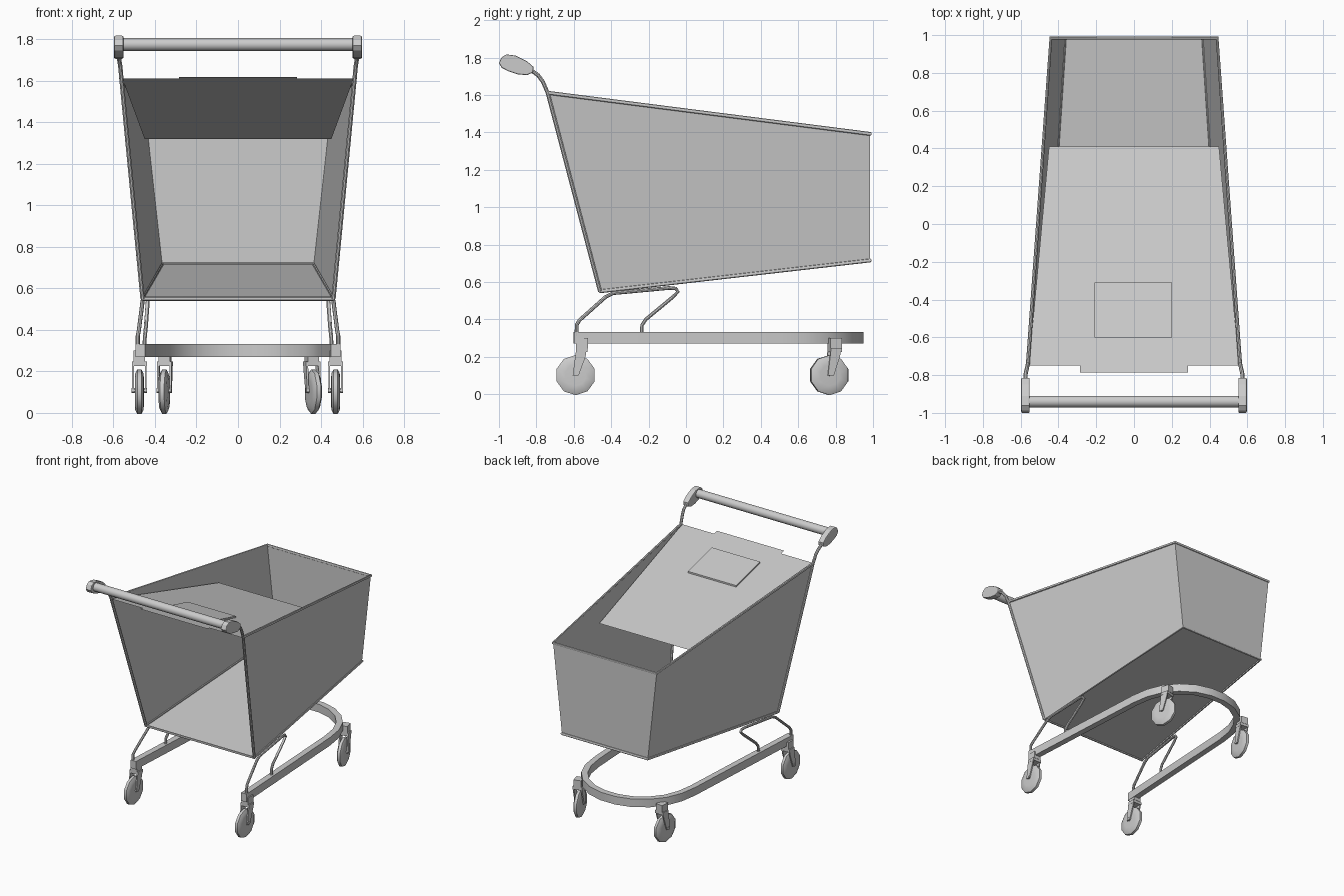
import bpy, bmesh, math
from mathutils import Vector, Matrix

if "Cube" in bpy.data.objects:
    bpy.data.objects.remove(bpy.data.objects["Cube"])


def mesh_object(name, verts, faces, matrix=None, smooth=False, recalc=True):
    me = bpy.data.meshes.new(name)
    me.from_pydata([tuple(v) for v in verts], [], faces)
    if matrix:
        me.transform(matrix)
    if recalc:
        bm = bmesh.new()
        bm.from_mesh(me)
        bmesh.ops.recalc_face_normals(bm, faces=bm.faces)
        bm.to_mesh(me)
        bm.free()
    ob = bpy.data.objects.new(name, me)
    bpy.context.collection.objects.link(ob)
    if smooth:
        select(ob)
        bpy.ops.object.shade_smooth_by_angle(angle=math.radians(40))
    return ob


def select(ob):
    bpy.ops.object.select_all(action='DESELECT')
    ob.select_set(True)
    bpy.context.view_layer.objects.active = ob


def tube(name, points, radius, cyclic=False):
    cu = bpy.data.curves.new(name, 'CURVE')
    cu.dimensions = '3D'
    cu.bevel_depth, cu.bevel_resolution, cu.use_fill_caps = radius, 2, True
    sp = cu.splines.new('POLY')
    sp.points.add(len(points) - 1)
    for p, co in zip(sp.points, points):
        p.co = (*co, 1)
    sp.use_cyclic_u = cyclic
    ob = bpy.data.objects.new(name, cu)
    bpy.context.collection.objects.link(ob)
    select(ob)
    bpy.ops.object.convert(target='MESH')
    bpy.ops.object.shade_smooth_by_angle(angle=math.radians(40))
    return ob


def prism_x(name, profile, x0, x1, matrix=None):
    """Extrude a (y, z) outline along x."""
    n = len(profile)
    verts = [(x, y, z) for x in (x0, x1) for y, z in profile]
    faces = [list(range(n)), list(range(n, 2 * n))]
    faces += [[i, (i + 1) % n, n + (i + 1) % n, n + i] for i in range(n)]
    return mesh_object(name, verts, faces, matrix)


def box(name, lo, hi, matrix=None):
    prof = [(lo[1], lo[2]), (hi[1], lo[2]), (hi[1], hi[2]), (lo[1], hi[2])]
    return prism_x(name, prof, lo[0], hi[0], matrix)


def lathe_x(name, profile, sides, matrix):
    """Revolve an (x, radius) profile about the x axis."""
    verts, faces, m = [], [], len(profile)
    for i in range(sides):
        a = 2 * math.pi * (i + 0.5) / sides
        verts += [(x, r * math.cos(a), r * math.sin(a)) for x, r in profile]
    for i in range(sides):
        j = (i + 1) % sides
        faces += [[i * m + k, j * m + k, j * m + k + 1, i * m + k + 1] for k in range(m - 1)]
    faces += [[i * m for i in range(sides)], [i * m + m - 1 for i in range(sides)]]
    return mesh_object(name, verts, faces, matrix, smooth=True)


# Basket corners on the +x side: front is open
TF, BF = (0.562, -0.74, 1.612), (0.46, -0.46, 0.55)
TB, BB = (0.44, 0.985, 1.392), (0.365, 0.985, 0.715)


def flip(p):
    return (-p[0], p[1], p[2])


# Basket panels
mesh_object("basket_floor", [flip(BF), BF, BB, flip(BB)], [[0, 1, 2, 3]])
mesh_object("basket_end_panel", [flip(BB), BB, TB, flip(TB)], [[0, 1, 2, 3]])
for s, side in ((1, "right"), (-1, "left")):
    f = (lambda p: p) if s == 1 else flip
    mesh_object("basket_side_" + side, [f(BF), f(BB), f(TB), f(TF)],
                [[0, 1, 2, 3]])

# Rims around the basket edges
tube("basket_top_rim", [TF, TB, flip(TB), flip(TF)], 0.01)
tube("basket_bottom_rim", [BF, BB, flip(BB), flip(BF)], 0.01, True)

# Frame wire up both sides of the open front to the handle
for s, side in ((1, "right"), (-1, "left")):
    wire = [BF, TF, (0.567, -0.765, 1.67), (0.573, -0.79, 1.705), (0.576, -0.84, 1.74)]
    tube("handle_support_" + side, [(s * x, y, z) for x, y, z in wire], 0.011)

# Sloped inner flap with a tab, and its raised square plate
drop = (1.32 - 1.61) / (0.41 + 0.75)


def flap_z(y):
    return 1.61 + drop * (y + 0.75)


outline = [(-0.557, -0.75), (-0.285, -0.75), (-0.285, -0.785), (0.285, -0.785),
           (0.285, -0.75), (0.557, -0.75), (0.45, 0.41), (-0.45, 0.41)]
mesh_object("inner_flap", [(x, y, flap_z(y)) for x, y in outline],
            [[0, 1, 4, 5], [1, 2, 3, 4], [0, 5, 6, 7]])
plate = [(y, flap_z(y) + h) for y, h in ((-0.6, 0), (-0.31, 0), (-0.31, 0.012), (-0.6, 0.012))]
prism_x("flap_plate", plate, -0.21, 0.2)

# Handle bar and its oval end caps
lathe_x("handle_bar", [(-0.57, 0.031), (0.57, 0.031)], 20,
        Matrix.Translation((0, -0.94, 1.775)))
cap = [(-1, 1.77), (-0.987, 1.8), (-0.96, 1.817), (-0.91, 1.81), (-0.85, 1.78), (-0.815, 1.75),
       (-0.818, 1.72), (-0.85, 1.706), (-0.9, 1.71), (-0.95, 1.727), (-0.985, 1.745)]
for s, side in ((1, "right"), (-1, "left")):
    ob = prism_x("handle_cap_" + side, cap, s * 0.552, s * 0.597)
    bev = ob.modifiers.new("soft_edge", 'BEVEL')
    bev.width, bev.segments, bev.limit_method = 0.006, 2, 'ANGLE'
    bev.angle_limit = math.radians(60)

# U-shaped base frame swept as a flat bar
half = [(0.47, -0.6), (0.41, 0.5), (0.39, 0.63), (0.345, 0.74), (0.27, 0.83),
        (0.17, 0.895), (0.06, 0.925)]
path = [Vector(p) for p in half] + [Vector((-x, y)) for x, y in reversed(half)]
verts, faces = [], []
for i, p in enumerate(path):
    d = (path[min(i + 1, len(path) - 1)] - path[max(i - 1, 0)]).normalized()
    nrm = Vector((d.y, -d.x)) * 0.023
    for q, z in ((p + nrm, 0.27), (p + nrm, 0.332), (p - nrm, 0.332), (p - nrm, 0.27)):
        verts.append((q.x, q.y, z))
for i in range(len(path) - 1):
    faces += [[4 * i + k, 4 * i + (k + 1) % 4, 4 * i + 4 + (k + 1) % 4, 4 * i + 4 + k]
              for k in range(4)]
faces += [[0, 1, 2, 3], [len(verts) - 4 + k for k in range(4)]]
mesh_object("base_frame", verts, faces, smooth=True)

# Bent wire legs between base and basket
leg = [(0.483, -0.585, 0.31), (0.483, -0.585, 0.37), (0.478, -0.57, 0.395), (0.462, -0.43, 0.52),
       (0.46, -0.39, 0.54), (0.44, -0.09, 0.568), (0.436, -0.055, 0.565), (0.434, -0.043, 0.548),
       (0.436, -0.07, 0.52), (0.445, -0.215, 0.4), (0.449, -0.235, 0.37), (0.45, -0.238, 0.31)]
for s, side in ((1, "right"), (-1, "left")):
    tube("wire_leg_" + side, [(s * x, y, z) for x, y, z in leg], 0.01)


# Casters: stem, fork and rounded ten-sided wheel trailing behind the stem
def caster(name, x, y, trail, yaw):
    m = Matrix.Translation((x, y, 0)) @ Matrix.Rotation(math.radians(yaw), 4, 'Z')
    box(name + "_stem", (-0.028, -0.032, 0.245), (0.028, 0.032, 0.3), m)
    box(name + "_fork_bridge", (-0.036, -0.03, 0.225), (0.036, 0.03, 0.247), m)
    arm = [(-0.03, 0.24), (0.026, 0.24), (0.02, 0.2), (trail + 0.016, 0.1), (trail - 0.016, 0.1)]
    for s, side in ((1, "right"), (-1, "left")):
        prism_x(name + "_fork_" + side, arm, s * 0.026, s * 0.035, m)
    wheel = [(-0.022, 0.055), (-0.02, 0.085), (-0.01, 0.103), (0.01, 0.103),
             (0.02, 0.085), (0.022, 0.055)]
    wheel = [(a, r * 1.04) for a, r in wheel]
    lathe_x(name + "_wheel", wheel, 10, m @ Matrix.Translation((0, trail, 0.102)))
    lathe_x(name + "_axle", [(-0.037, 0.012), (0.037, 0.012)], 8,
            m @ Matrix.Translation((0, trail, 0.108)))


caster("front_caster_right", 0.47, -0.557, -0.033, 0)
caster("front_caster_left", -0.475, -0.557, -0.033, 0)
caster("rear_caster_right", 0.355, 0.795, -0.03, 15)
caster("rear_caster_left", -0.352, 0.795, -0.03, -6)
